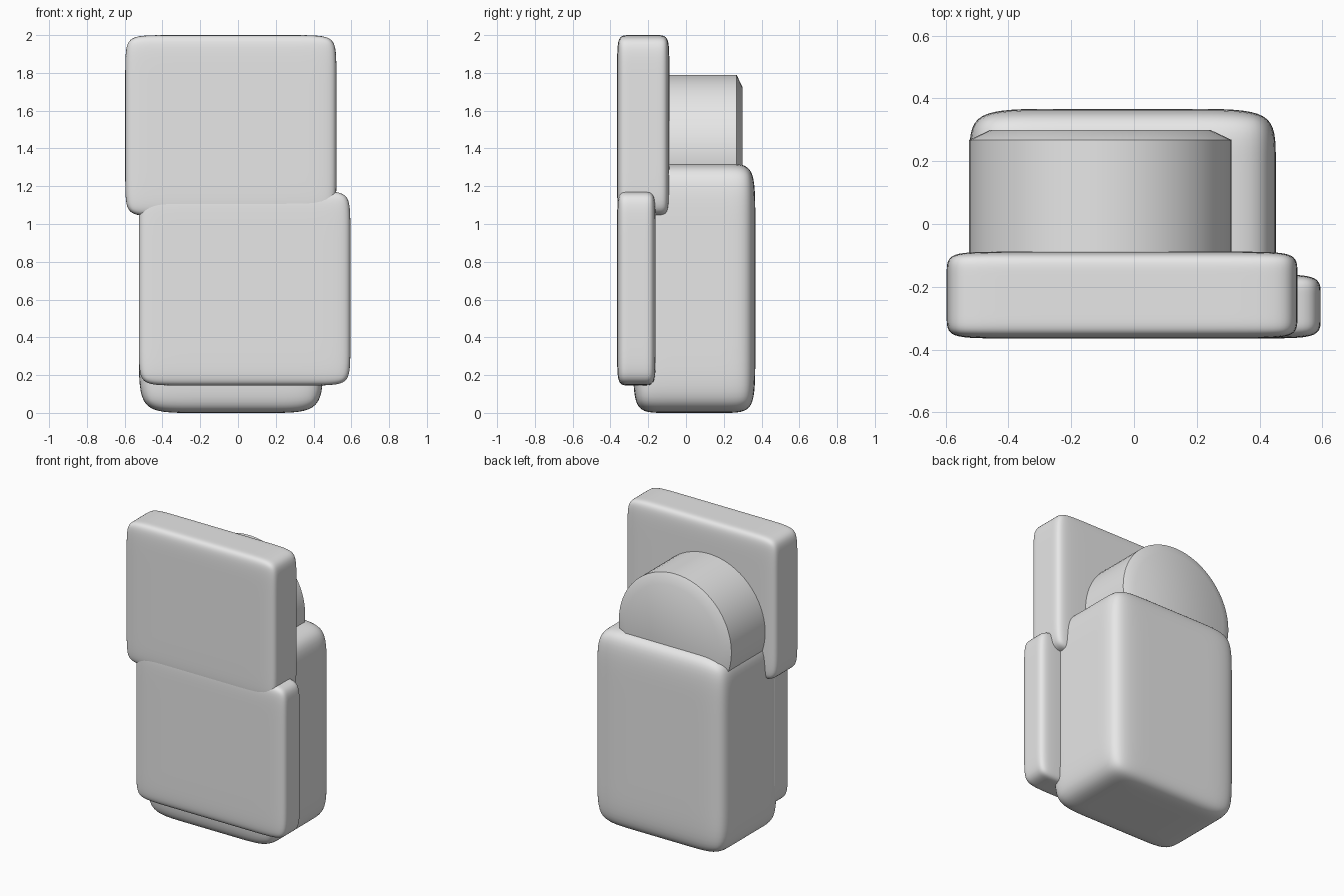
import bpy
import bmesh
from math import radians
from mathutils import Matrix

cube = bpy.data.objects.get("Cube")
if cube:
    bpy.data.objects.remove(cube, do_unlink=True)

grey = bpy.data.materials.new("light grey")
grey.use_nodes = True
colour = (0.8, 0.8, 0.8, 1)
grey.diffuse_color = colour
grey.node_tree.nodes["Principled BSDF"].inputs["Base Color"].default_value = colour


def add_object(name, bm):
    mesh = bpy.data.meshes.new(name)
    bmesh.ops.recalc_face_normals(bm, faces=bm.faces[:])
    bm.to_mesh(mesh)
    bm.free()
    mesh.materials.append(grey)
    obj = bpy.data.objects.new(name, mesh)
    bpy.context.collection.objects.link(obj)
    return obj


def smooth(obj, angle):
    bpy.ops.object.select_all(action='DESELECT')
    obj.select_set(True)
    bpy.context.view_layer.objects.active = obj
    bpy.ops.object.shade_smooth_by_angle(angle=radians(angle))


def soft_box(name, low, high, margins):
    """Box with support loops near its edges, rounded by subdivision."""
    bm = bmesh.new()
    bmesh.ops.create_cube(bm, size=1)
    for v in bm.verts:
        v.co = [h if c > 0 else l for c, l, h in zip(v.co, low, high)]
    for axis in range(3):
        normal = [float(i == axis) for i in range(3)]
        for place in (low[axis] + margins[axis], high[axis] - margins[axis]):
            point = [place * n for n in normal]
            bmesh.ops.bisect_plane(bm, geom=bm.verts[:] + bm.edges[:] + bm.faces[:],
                                   plane_co=point, plane_no=normal)
    obj = add_object(name, bm)
    for poly in obj.data.polygons:
        poly.use_smooth = True
    sub = obj.modifiers.new("rounding", 'SUBSURF')
    sub.levels = sub.render_levels = 3


# Rounded body and the two overlapping front panels
soft_box("body", (-0.525, -0.28, 0), (0.452, 0.367, 1.32), (0.25, 0.14, 0.26))
soft_box("upper_panel", (-0.597, -0.365, 1.04), (0.521, -0.088, 2), (0.17, 0.06, 0.15))
soft_box("lower_panel", (-0.525, -0.365, 0.145), (0.595, -0.16, 1.175), (0.17, 0.06, 0.15))

# Round drum behind the upper panel, with a shallow bevelled rear face
bm = bmesh.new()
rings = []
for radius, y in ((0.418, -0.2), (0.418, 0.268), (0.35, 0.3)):
    place = Matrix.Translation((-0.107, y, 1.372)) @ Matrix.Rotation(radians(90), 4, 'X')
    rings.append(bmesh.ops.create_circle(bm, segments=64, radius=radius, matrix=place)["verts"])
for a, b in zip(rings, rings[1:]):
    for i in range(len(a)):
        bm.faces.new((a[i - 1], a[i], b[i], b[i - 1]))
bm.faces.new(rings[0])
bm.faces.new(rings[-1])
smooth(add_object("drum", bm), 30)
